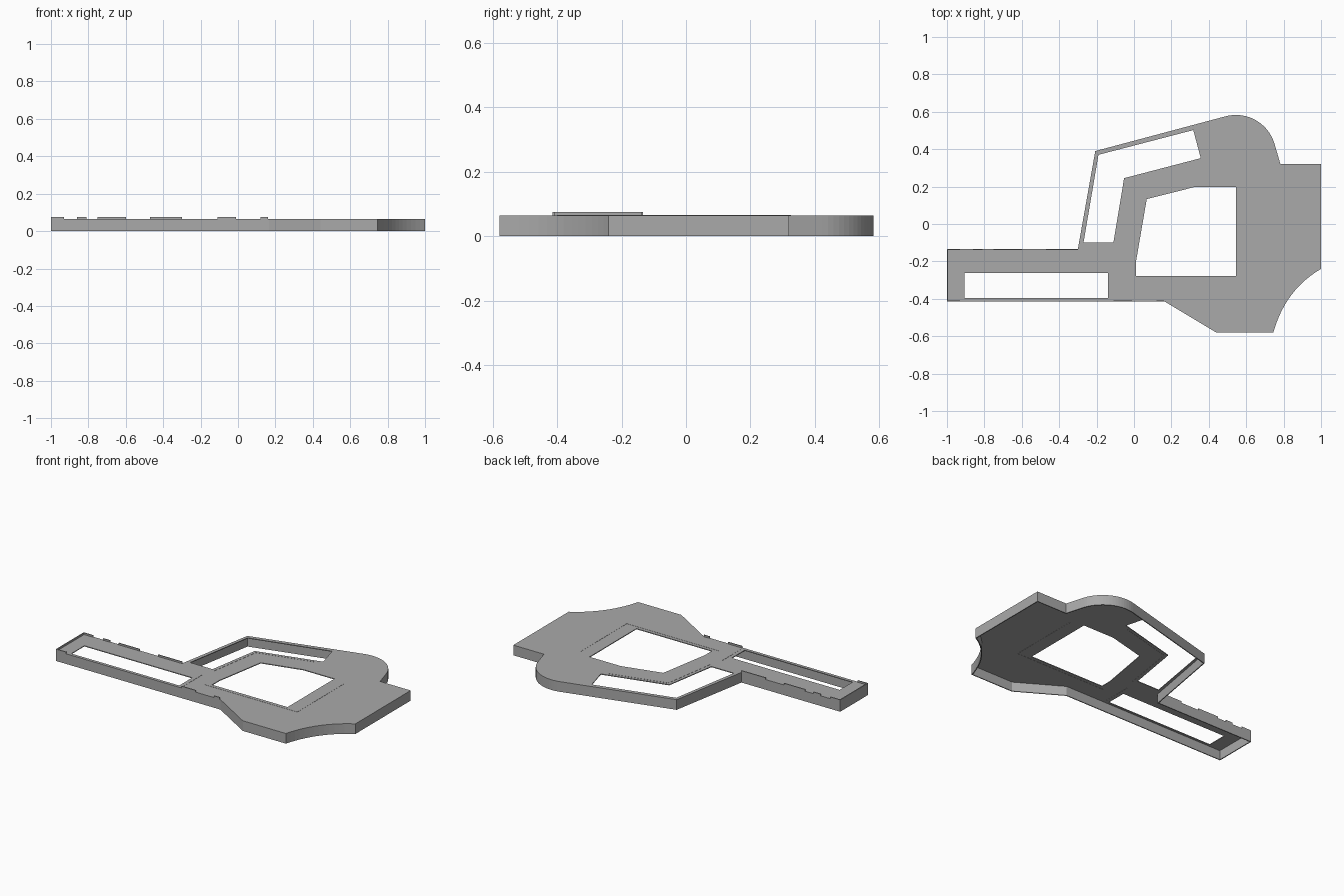
import bpy, bmesh, math

if "Cube" in bpy.data.objects:
    bpy.data.objects.remove(bpy.data.objects["Cube"])

TOP = 0.065      # height of the plate's upper face
PLATE = 0.005    # plate thickness
WALL = 0.006     # skirt thickness

grey = bpy.data.materials.new("plain grey")
grey.diffuse_color = (0.4, 0.4, 0.4, 1)
grey.use_nodes = True
grey.node_tree.nodes["Principled BSDF"].inputs["Base Color"].default_value = grey.diffuse_color


def add_object(name, mesh):
    ob = bpy.data.objects.new(name, mesh)
    bpy.context.collection.objects.link(ob)
    mesh.materials.clear()
    mesh.materials.append(grey)
    return ob


def plate(name, loops, z0, z1):
    """Flat plate from an outline followed by its openings."""
    cu = bpy.data.curves.new(name, 'CURVE')
    cu.dimensions = '2D'
    cu.fill_mode = 'BOTH'
    cu.extrude = (z1 - z0) / 2
    for loop in loops:
        sp = cu.splines.new('POLY')
        sp.points.add(len(loop) - 1)
        for p, (x, y) in zip(sp.points, loop):
            p.co = (x, y, 0, 1)
        sp.use_cyclic_u = True
    tmp = bpy.data.objects.new("temp", cu)
    bpy.context.collection.objects.link(tmp)
    bpy.context.view_layer.update()
    mesh = bpy.data.meshes.new_from_object(
        tmp.evaluated_get(bpy.context.evaluated_depsgraph_get()))
    bpy.data.objects.remove(tmp)
    for v in mesh.vertices:
        v.co.z += (z0 + z1) / 2
    for f in mesh.polygons:
        f.use_smooth = False
    return add_object(name, mesh)


def wall(name, path, z0, z1, thick, closed=False, offset=-1):
    """Upright strip along a path, thickened to its inner side."""
    bm = bmesh.new()
    lo = [bm.verts.new((x, y, z0)) for x, y in path]
    hi = [bm.verts.new((x, y, z1)) for x, y in path]
    n = len(path)
    for i in range(n if closed else n - 1):
        j = (i + 1) % n
        bm.faces.new((lo[i], lo[j], hi[j], hi[i]))
    mesh = bpy.data.meshes.new(name)
    bm.to_mesh(mesh)
    bm.free()
    ob = add_object(name, mesh)
    mod = ob.modifiers.new("thickness", 'SOLIDIFY')
    mod.thickness = thick
    mod.offset = offset
    mod.use_even_offset = True
    return ob


# Outer outline, counter-clockwise, with a hollow corner and a round shoulder
a, c, b = (0.745, -0.58), (0.81, -0.35), (1.0, -0.24)
hollow = [tuple((1 - t) ** 2 * a[k] + 2 * t * (1 - t) * c[k] + t * t * b[k]
                for k in (0, 1)) for t in [i / 14 for i in range(15)]]
shoulder = [(0.545 + 0.215 * math.cos(math.radians(d)),
             0.368 + 0.215 * math.sin(math.radians(d)))
            for d in range(15, 106, 5)]
outline = ([(-1, -0.415), (0.165, -0.415), (0.44, -0.58)] + hollow
           + [(1, 0.32), (0.783, 0.32)] + shoulder
           + [(-0.207, 0.39), (-0.3, -0.133), (-1, -0.133)])

# Openings
arm_slot = [(-0.905, -0.395), (-0.14, -0.395), (-0.14, -0.263), (-0.905, -0.263)]
side_window = [(-0.27, -0.1), (-0.11, -0.1), (-0.053, 0.245),
               (0.357, 0.352), (0.317, 0.502), (-0.19, 0.37)]
main_window = [(0.01, -0.277), (0.545, -0.277), (0.545, 0.198),
               (0.325, 0.198), (0.068, 0.133), (0.01, -0.205)]

plate("top_plate", [outline, arm_slot, side_window, main_window], TOP - PLATE, TOP)
wall("outer_skirt", outline, 0, TOP - 0.0005, WALL, closed=True)

# Raised lip around the end of the arm
wall("arm_end_lip", [(-0.93, -0.133), (-1, -0.133), (-1, -0.415), (-0.93, -0.415)],
     TOP - 0.004, 0.076, WALL)

# Small tabs standing on the arm's long edges
for x0, x1 in [(-0.86, -0.81), (-0.75, -0.6), (-0.47, -0.3)]:
    wall("back_tab", [(x1, -0.133), (x0, -0.133)], TOP - 0.004, 0.076, WALL)
for x0, x1 in [(-0.11, -0.01), (0.12, 0.16)]:
    wall("front_tab", [(x0, -0.415), (x1, -0.415)], TOP - 0.004, 0.076, WALL)

# Hairline ribs beside the openings, just proud of both plate faces
ribs = {
    "main_window_rib": [(-0.03, -0.3), (0.63, -0.3), (0.63, 0.17)],
    "side_window_rib": [(0.33, 0.325), (-0.035, 0.23), (-0.09, -0.12)],
    "arm_rib": [(-0.115, -0.4), (-0.115, -0.2)],
}
for name, path in ribs.items():
    wall(name, path, TOP - PLATE - 0.001, TOP + 0.001, 0.003, offset=0)
